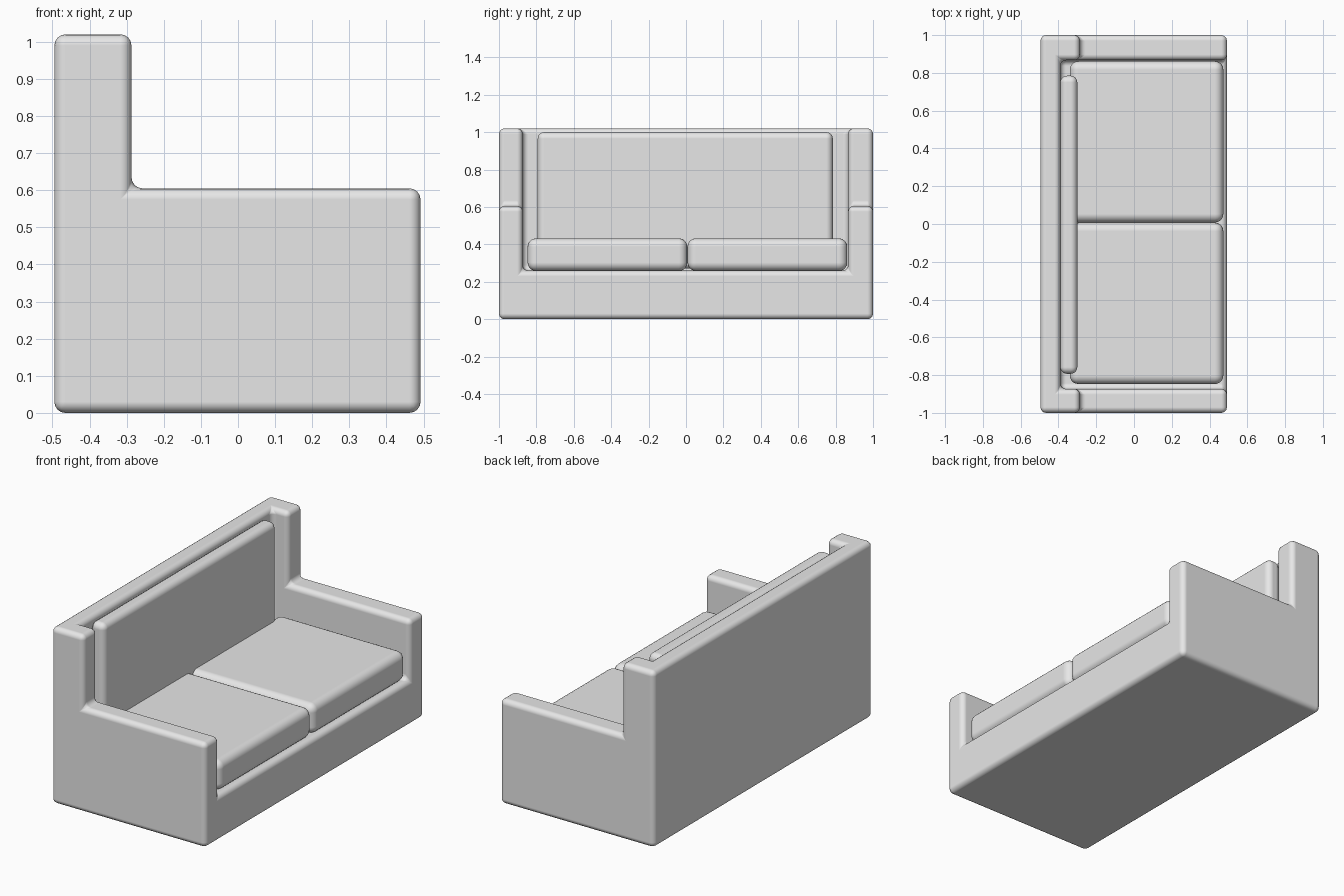
import bpy
import bmesh
from mathutils import Vector

if "Cube" in bpy.data.objects:
    bpy.data.objects.remove(bpy.data.objects["Cube"], do_unlink=True)

fabric = bpy.data.materials.new("light_grey_fabric")
fabric.use_nodes = True
grey = (0.8, 0.8, 0.8, 1)
fabric.diffuse_color = grey
fabric.node_tree.nodes["Principled BSDF"].inputs["Base Color"].default_value = grey


def add_object(name, bm):
    bmesh.ops.recalc_face_normals(bm, faces=bm.faces)
    mesh = bpy.data.meshes.new(name)
    bm.to_mesh(mesh)
    bm.free()
    mesh.materials.append(fabric)
    obj = bpy.data.objects.new(name, mesh)
    bpy.context.collection.objects.link(obj)
    return obj


def box(name, low, high):
    low, high = Vector(low), Vector(high)
    bm = bmesh.new()
    bmesh.ops.create_cube(bm, size=1)
    for v in bm.verts:
        v.co = (low + high) / 2 + v.co * (high - low)
    return add_object(name, bm)


def round_edges(obj, radius, segments):
    bevel = obj.modifiers.new("rounded_edges", "BEVEL")
    bevel.width = radius
    bevel.segments = segments
    bevel.limit_method = "ANGLE"
    bevel.harden_normals = True
    for p in obj.data.polygons:
        p.use_smooth = True


# Sofa frame: stepped side profile pulled across the full width
profile = [(-0.495, 0), (0.492, 0), (0.492, 0.605), (-0.287, 0.605),
           (-0.287, 1.02), (-0.495, 1.02)]
bm = bmesh.new()
side = bm.faces.new([bm.verts.new((x, -1, z)) for x, z in profile])
pulled = bmesh.ops.extrude_face_region(bm, geom=[side], use_keep_orig=True)
bmesh.ops.translate(bm, vec=(0, 2, 0),
                    verts=[g for g in pulled["geom"] if isinstance(g, bmesh.types.BMVert)])
frame = add_object("sofa_frame", bm)

# Seat well cut out between the arms and the backrest
cutter = box("seat_well_cutter", (-0.39, -0.873, 0.26), (1, 0.867, 2))
cutter.hide_render = True
cut = frame.modifiers.new("seat_well", "BOOLEAN")
cut.operation = "DIFFERENCE"
cut.solver = "EXACT"
cut.object = cutter
bpy.context.view_layer.update()
carved = frame.evaluated_get(bpy.context.evaluated_depsgraph_get())
carved_mesh = bpy.data.meshes.new_from_object(carved)
frame.modifiers.clear()
frame.data = carved_mesh
bpy.data.objects.remove(cutter, do_unlink=True)
round_edges(frame, 0.03, 4)

# Two seat cushions
for name, y in (("right_seat_cushion", -0.42), ("left_seat_cushion", 0.435)):
    cushion = box(name, (-0.34, y - 0.427, 0.258), (0.473, y + 0.427, 0.432))
    round_edges(cushion, 0.045, 5)

# Long back cushion
back = box("back_cushion", (-0.39, -0.793, 0.27), (-0.3, 0.785, 1.0))
round_edges(back, 0.035, 5)
